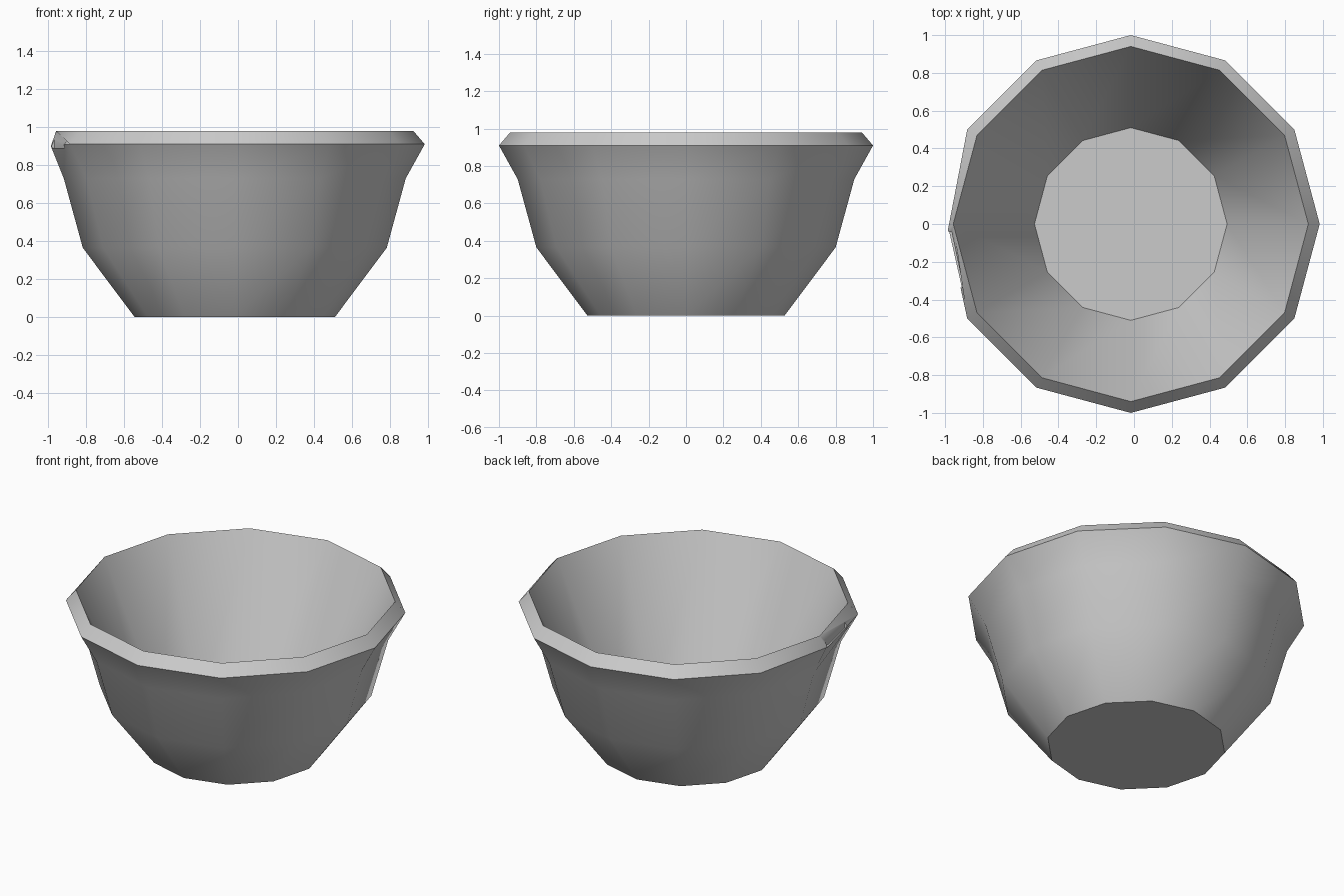
import bpy, bmesh, math
from mathutils import Matrix

if "Cube" in bpy.data.objects:
    bpy.data.objects.remove(bpy.data.objects["Cube"])

SIDES = 12
CX = -0.017   # ring centre; the worn lip shortens the left side
# (radius, height): outer wall upwards, over the rim, inner wall down to the floor
PROFILE = [(0.527, 0), (0.80, 0.365), (0.90, 0.73), (1.0, 0.91), (0.94, 0.98), (0.51, 0.06)]
LIP = 3


def make_object(name, bm):
    bmesh.ops.recalc_face_normals(bm, faces=bm.faces)
    mesh = bpy.data.meshes.new(name)
    bm.to_mesh(mesh)
    bm.free()
    obj = bpy.data.objects.new(name, mesh)
    bpy.context.collection.objects.link(obj)
    return obj


# Twelve-sided bowl lathed from the profile
bm = bmesh.new()
rings = []
for r, z in PROFILE:
    rings.append([bm.verts.new((CX + r * math.cos(i * math.tau / SIDES),
                                r * math.sin(i * math.tau / SIDES), z))
                  for i in range(SIDES)])
for a, b in zip(rings, rings[1:]):
    for i in range(SIDES):
        j = (i + 1) % SIDES
        bm.faces.new((a[i], a[j], b[j], b[i]))
bm.faces.new(rings[0])    # underside
bm.faces.new(rings[-1])   # inner floor
# Worn lip on the left side
rings[LIP][SIDES // 2].co = (-0.985, -0.03, 0.90)
bowl = make_object("bowl", bm)

# Small chip in the left lip
bm = bmesh.new()
bmesh.ops.create_cube(bm, size=1, matrix=Matrix.Translation((-0.925, -0.185, 0.915))
                      @ Matrix.Rotation(math.radians(12), 4, 'Z')
                      @ Matrix.Translation((-0.06, 0, 0))
                      @ Matrix.Diagonal((0.10, 0.30, 0.05, 1)))
cutter = make_object("chip_cutter", bm)
cutter.hide_render = True
mod = bowl.modifiers.new("chip", 'BOOLEAN')
mod.operation = 'DIFFERENCE'
mod.solver = 'EXACT'
mod.object = cutter
bpy.context.view_layer.objects.active = bowl
bowl.select_set(True)
bpy.ops.object.modifier_apply(modifier=mod.name)
bpy.data.objects.remove(cutter)

# Smooth walls with crisp rim and base
bpy.ops.object.shade_smooth_by_angle(angle=math.radians(32))
